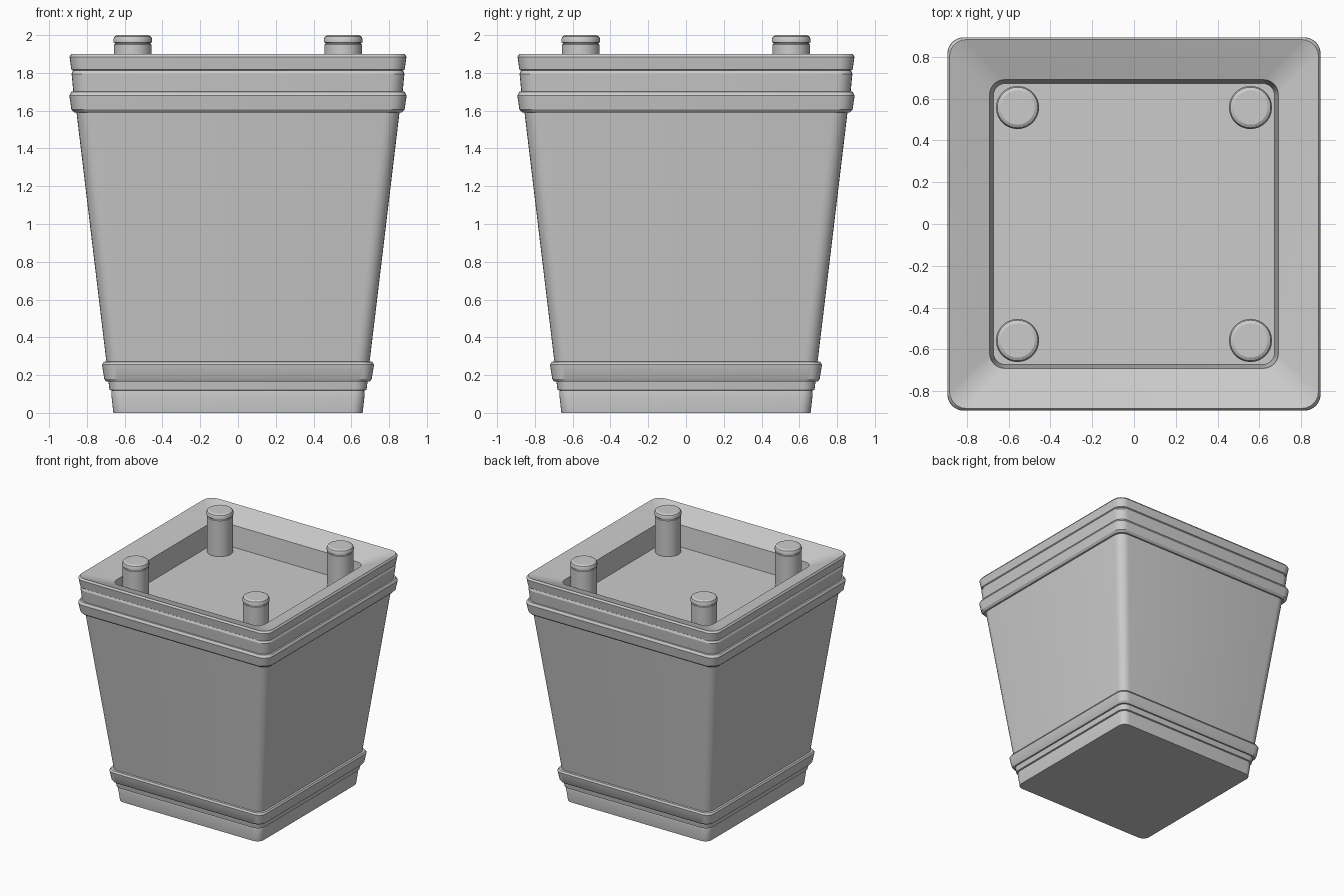
import bpy, bmesh, math

if "Cube" in bpy.data.objects:
    bpy.data.objects.remove(bpy.data.objects["Cube"])


def finish(bm, name, angle=25):
    bmesh.ops.recalc_face_normals(bm, faces=bm.faces[:])
    me = bpy.data.meshes.new(name)
    bm.to_mesh(me)
    bm.free()
    ob = bpy.data.objects.new(name, me)
    bpy.context.collection.objects.link(ob)
    bpy.ops.object.select_all(action='DESELECT')
    ob.select_set(True)
    bpy.context.view_layer.objects.active = ob
    bpy.ops.object.shade_smooth_by_angle(angle=math.radians(angle))
    return ob


def rounded_square(h, r, seg=6):
    pts = []
    for q, (sx, sy) in enumerate([(1, 1), (-1, 1), (-1, -1), (1, -1)]):
        for i in range(seg + 1):
            a = math.pi / 2 * (q + i / seg)
            pts.append((sx * (h - r) + r * math.cos(a), sy * (h - r) + r * math.sin(a)))
    return pts


def circle(r, n=32):
    return [(r * math.cos(2 * math.pi * i / n), r * math.sin(2 * math.pi * i / n)) for i in range(n)]


def loft(sections, name, x=0, y=0):
    """Skin a stack of (outline, z) sections and cap both ends."""
    bm = bmesh.new()
    rings = [[bm.verts.new((px + x, py + y, z)) for px, py in pts] for pts, z in sections]
    for a, b in zip(rings, rings[1:]):
        n = len(a)
        for i in range(n):
            j = (i + 1) % n
            bm.faces.new((a[i], a[j], b[j], b[i]))
    bm.faces.new(rings[0][::-1])
    bm.faces.new(rings[-1])
    return finish(bm, name)


# Planter shell: half width, corner radius, height
profile = [
    # foot with thin step
    (0.66, 0.06, 0), (0.671, 0.06, 0.10), (0.668, 0.06, 0.118), (0.68, 0.065, 0.121), (0.686, 0.065, 0.165),
    # lower band
    (0.698, 0.07, 0.165), (0.708, 0.07, 0.18), (0.72, 0.07, 0.255), (0.712, 0.07, 0.27), (0.697, 0.07, 0.272),
    # tapered body
    (0.855, 0.08, 1.59),
    # upper band
    (0.868, 0.08, 1.59), (0.882, 0.08, 1.607), (0.893, 0.08, 1.68), (0.882, 0.08, 1.70), (0.872, 0.08, 1.702),
    # neck and groove
    (0.881, 0.08, 1.795), (0.874, 0.08, 1.812), (0.882, 0.08, 1.817),
    # rim sloping inwards
    (0.892, 0.08, 1.885), (0.882, 0.08, 1.90), (0.69, 0.07, 1.825),
    # inner wall and floor
    (0.673, 0.06, 1.65),
]
loft([(rounded_square(h, r), z) for h, r, z in profile], "planter_body")

# Corner posts with rounded caps
post = [(0.10, 1.64), (0.10, 1.95), (0.094, 1.953), (0.094, 1.958), (0.103, 1.962),
        (0.103, 1.978), (0.097, 1.992), (0.082, 2.0)]
for sx in (-1, 1):
    for sy in (-1, 1):
        name = f"post_{'back' if sy > 0 else 'front'}_{'right' if sx > 0 else 'left'}"
        loft([(circle(r), z) for r, z in post], name, sx * 0.557, sy * 0.557)
